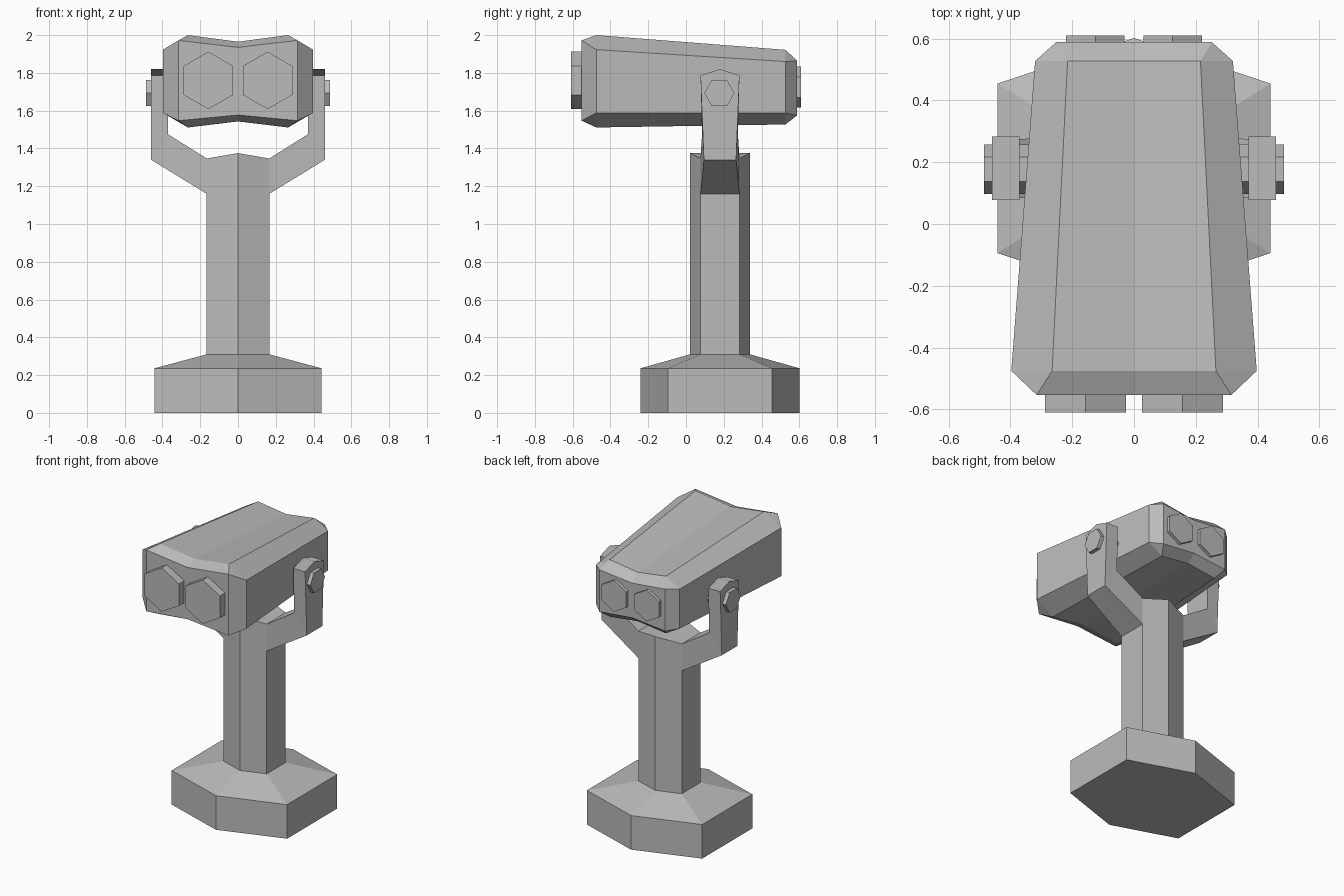
import bpy, bmesh, math

cube = bpy.data.objects.get("Cube")
if cube:
    bpy.data.objects.remove(cube, do_unlink=True)

grey = bpy.data.materials.new("stone_grey")
grey.use_nodes = True
grey.diffuse_color = (0.5, 0.5, 0.5, 1)
bsdf = grey.node_tree.nodes["Principled BSDF"]
bsdf.inputs["Base Color"].default_value = grey.diffuse_color
bsdf.inputs["Roughness"].default_value = 0.8

PIVOT_Y = 0.18  # depth of the stand's centre line


def loft(name, rings, mirror=False, crease=None):
    """Skin a list of equal-length rings, cap both ends, optionally fold the last cap."""
    bm = bmesh.new()
    rows = [[bm.verts.new(p) for p in ring] for ring in rings]
    count = len(rows[0])
    for a, b in zip(rows, rows[1:]):
        for i in range(count):
            j = (i + 1) % count
            bm.faces.new((a[i], a[j], b[j], b[i]))
    bm.faces.new(rows[0])
    bm.faces.new(rows[-1])
    if crease:
        bmesh.ops.connect_verts(bm, verts=[rows[-1][i] for i in crease])
    bmesh.ops.remove_doubles(bm, verts=bm.verts, dist=0.0005)
    bmesh.ops.recalc_face_normals(bm, faces=bm.faces)
    mesh = bpy.data.meshes.new(name)
    bm.to_mesh(mesh)
    bm.free()
    mesh.materials.append(grey)
    obj = bpy.data.objects.new(name, mesh)
    bpy.context.collection.objects.link(obj)
    if mirror:
        obj.modifiers.new("Mirror", 'MIRROR').use_axis[0] = True
    return obj


def hexagon(half_width, z, ridge=0.0):
    """Horizontal hexagon with points to front and back, optionally raised there."""
    tip, side = half_width * 0.953, half_width * 0.62
    w = half_width
    pts = [(0, -tip), (w, -side), (w, side), (0, tip), (-w, side), (-w, -side)]
    return [(x, PIVOT_Y + y, z + (ridge if x == 0 else 0)) for x, y in pts]


def body_ring(y, outer, ridge, z_top, z_shoulder, z_hip, z_bottom, dip_top, dip_bottom):
    """Ten-point section with a shallow valley along the top and the underside."""
    half = [(ridge, z_top), (outer, z_shoulder), (outer, z_hip), (ridge, z_bottom)]
    pts = [(0, dip_top)] + half + [(0, dip_bottom)] + [(-x, z) for x, z in reversed(half)]
    return [(x, y, z) for x, z in pts]


def lens(name, x, z, radius, y_a, y_b):
    """Hexagonal disc with a point up, facing along y."""
    angles = [math.radians(60 * i + 30) for i in range(6)]
    loft(name, [[(x + radius * math.cos(a), y, z + radius * math.sin(a)) for a in angles]
                for y in (y_a, y_b)], mirror=True)


# Foot and post
loft("base", [hexagon(0.442, 0), hexagon(0.442, 0.236), hexagon(0.166, 0.31)])
loft("post", [hexagon(0.166, 0.31), hexagon(0.166, 1.347, 0.028)], crease=(0, 3))


# Fork arms: sections run from the post, through the elbow, to the peaked tip
def arm_section(outer, inner, peak=0.0):
    (xo, zo, wo), (xi, zi, wi) = outer, inner
    return [(xo, PIVOT_Y - wo, zo), (xo, PIVOT_Y, zo + peak), (xo, PIVOT_Y + wo, zo),
            (xi, PIVOT_Y + wi, zi), (xi, PIVOT_Y, zi + peak), (xi, PIVOT_Y - wi, zi)]


loft("fork_arm", [
    arm_section((0.166, 1.16, 0.103), (0.166, 1.347, 0.103)),
    arm_section((0.46, 1.34, 0.085), (0.37, 1.475, 0.095)),
    arm_section((0.46, 1.787, 0.103), (0.37, 1.787, 0.103), 0.033)], mirror=True)

# Pivot bolts running through the arms into the body
bolt = [(PIVOT_Y - 0.003 + 0.08 * math.cos(i * math.pi / 3),
         1.693 + 0.08 * math.sin(i * math.pi / 3)) for i in range(6)]
loft("pivot_bolt", [[(x, y, z) for y, z in bolt] for x in (0.3, 0.486)], mirror=True)

# Viewer body: tapered to the rear, with bevelled ends whose corners meet in a point
loft("viewer_body", [
    body_ring(-0.553, 0.315, 0.315, 1.972, 1.972, 1.547, 1.547, 1.935, 1.577),
    body_ring(-0.475, 0.397, 0.265, 2.0, 1.923, 1.588, 1.511, 1.965, 1.543),
    body_ring(0.527, 0.32, 0.215, 1.922, 1.86, 1.588, 1.527, 1.892, 1.553),
    body_ring(0.588, 0.252, 0.252, 1.865, 1.865, 1.575, 1.575, 1.84, 1.6)])

# Paired lenses at the front and eyepieces at the back
lens("front_lens", 0.157, 1.76, 0.152, -0.61, -0.5)
lens("rear_eyepiece", 0.125, 1.725, 0.109, 0.54, 0.61)
